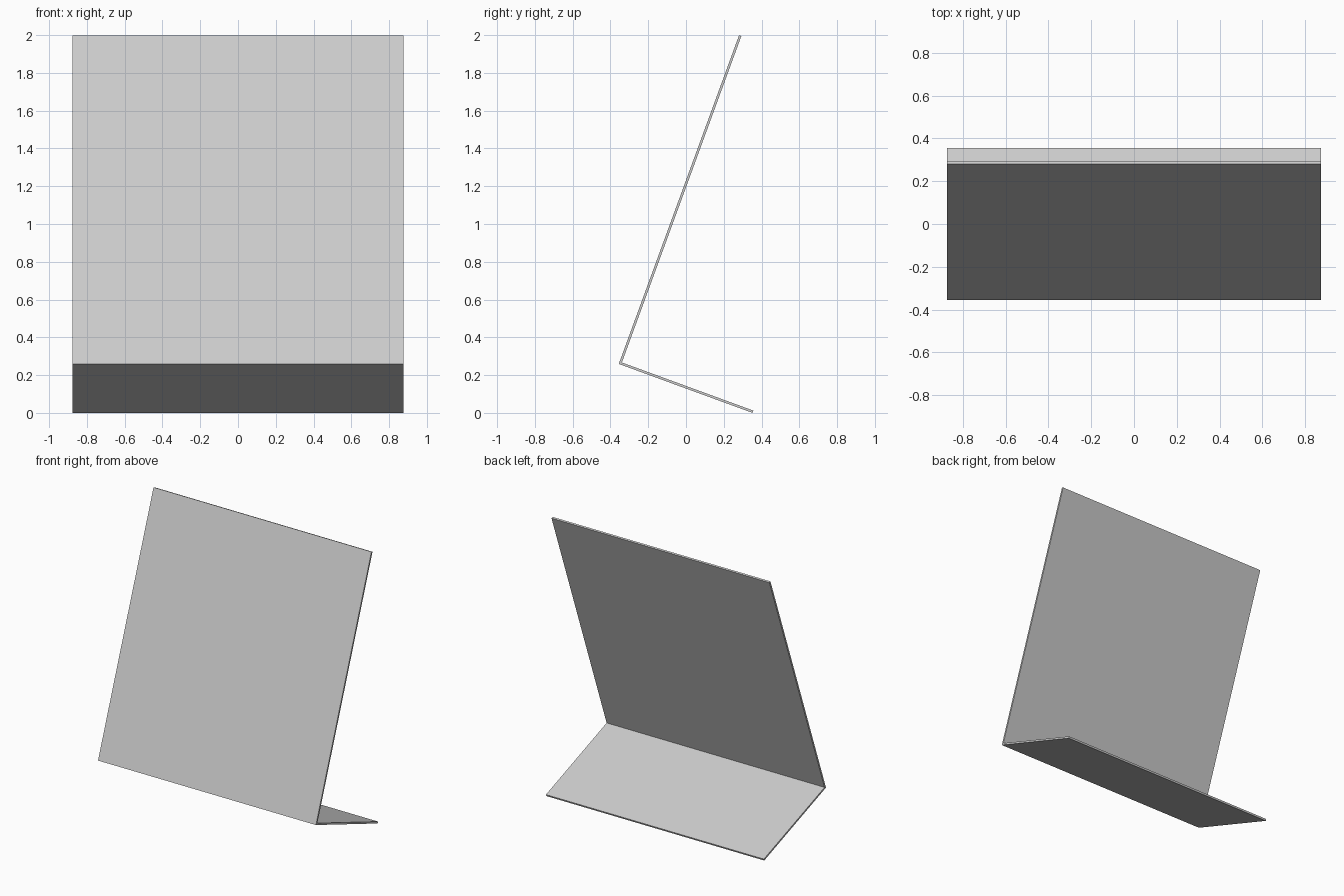
import bpy, bmesh
from math import radians, sin, cos
from mathutils import Vector

if "Cube" in bpy.data.objects:
    bpy.data.objects.remove(bpy.data.objects["Cube"])

WIDTH, THICK, TILT = 1.75, 0.013, radians(20.1)
BASE, HEIGHT = 0.754, 1.853

# Tilted axes of the bent sheet: up the back panel, and along the foot
up = Vector((0, sin(TILT), cos(TILT)))
out = Vector((0, cos(TILT), -sin(TILT)))
corner = Vector((-WIDTH / 2, -0.356, BASE * sin(TILT)))

# L-shaped profile as (along foot, up panel)
profile = [(0, 0), (BASE, 0), (BASE, THICK), (THICK, THICK), (THICK, HEIGHT), (0, HEIGHT)]

# Bent sheet: profile extruded across the width
bm = bmesh.new()
face = bm.faces.new([bm.verts.new(corner + out * a + up * b) for a, b in profile])
ext = bmesh.ops.extrude_face_region(bm, geom=[face], use_keep_orig=True)
moved = [v for v in ext["geom"] if isinstance(v, bmesh.types.BMVert)]
bmesh.ops.translate(bm, verts=moved, vec=(WIDTH, 0, 0))
bmesh.ops.recalc_face_normals(bm, faces=bm.faces[:])

mesh = bpy.data.meshes.new("angled_stand")
bm.to_mesh(mesh)
bm.free()
bpy.context.collection.objects.link(bpy.data.objects.new("angled_stand", mesh))
